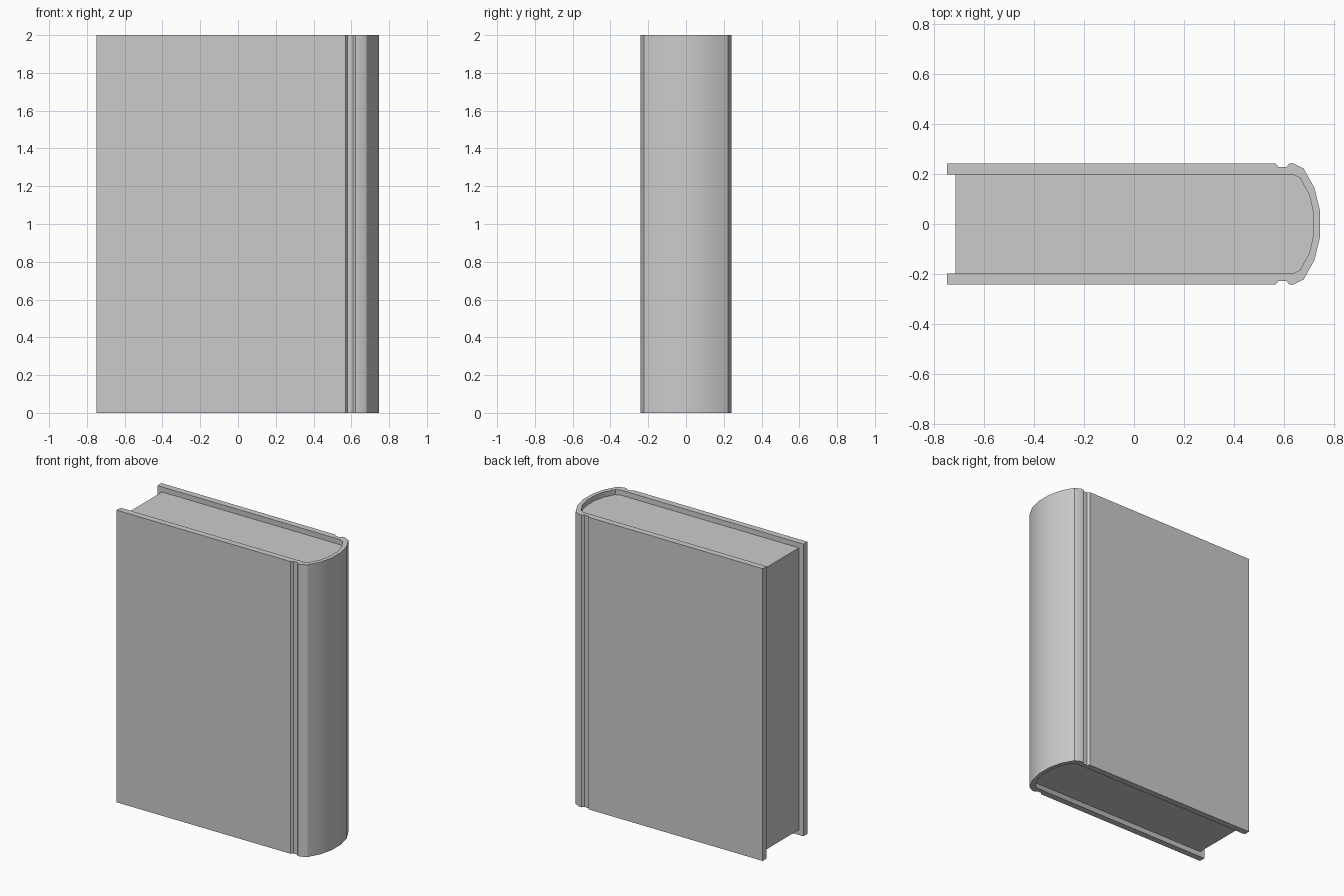
import bpy
import bmesh
from math import radians

if "Cube" in bpy.data.objects:
    bpy.data.objects.remove(bpy.data.objects["Cube"])

HEIGHT = 2.0
INSET = 0.035  # page block recess at top, bottom and fore edge


def mirrored(half):
    """Close a half profile (y > 0) by mirroring it across y = 0."""
    return half + [(x, -y) for x, y in reversed(half)]


def extrude_profile(name, points, z0, z1):
    bm = bmesh.new()
    face = bm.faces.new([bm.verts.new((x, y, z0)) for x, y in points])
    new = bmesh.ops.extrude_face_region(bm, geom=[face])["geom"]
    top = [v for v in new if isinstance(v, bmesh.types.BMVert)]
    bmesh.ops.translate(bm, verts=top, vec=(0, 0, z1 - z0))
    bmesh.ops.recalc_face_normals(bm, faces=bm.faces[:])
    mesh = bpy.data.meshes.new(name)
    bm.to_mesh(mesh)
    bm.free()
    obj = bpy.data.objects.new(name, mesh)
    bpy.context.collection.objects.link(obj)
    bpy.ops.object.select_all(action="DESELECT")
    obj.select_set(True)
    bpy.context.view_layer.objects.active = obj
    bpy.ops.object.shade_smooth_by_angle(angle=radians(30))
    return obj


# Outer board with hinge groove and rounded spine
outer = [(-0.75, 0.242), (0.568, 0.242), (0.579, 0.228), (0.61, 0.228),
         (0.622, 0.242), (0.64, 0.242), (0.68, 0.222), (0.723, 0.145), (0.746, 0.05)]
# Inside of the spine, shared by cover and pages
inner = [(0.635, 0.199), (0.665, 0.185), (0.703, 0.115), (0.72, 0.04)]

# Cover: the outer outline, then back along the inside
cover_inside = mirrored([(-0.75, 0.199)] + inner)
extrude_profile("cover", mirrored(outer) + cover_inside[::-1], 0, HEIGHT)

# Page block, recessed inside the cover
pages = mirrored([(-0.75 + INSET, 0.199)] + inner)
extrude_profile("pages", pages, INSET, HEIGHT - INSET)
